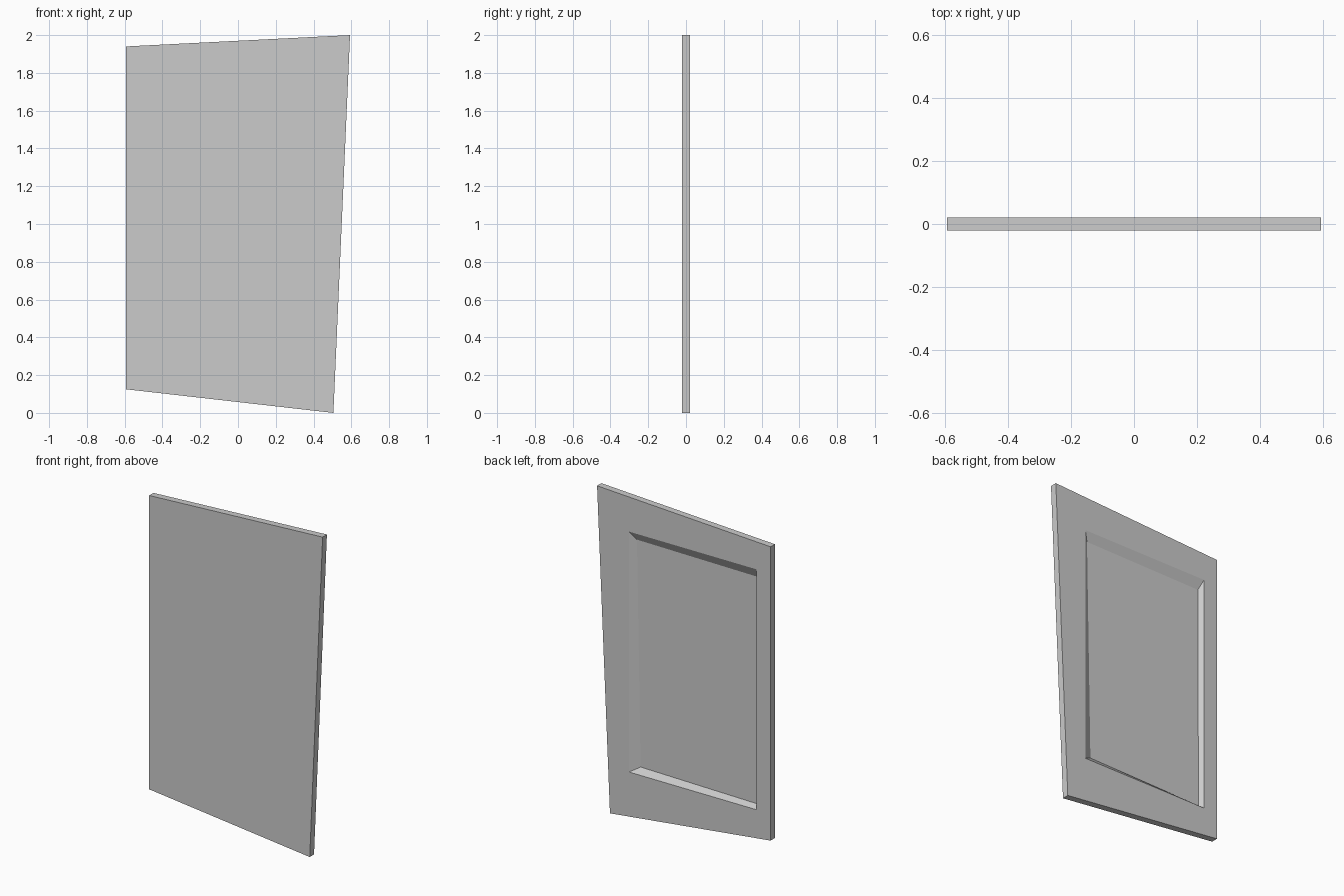
import bpy, bmesh

if "Cube" in bpy.data.objects:
    bpy.data.objects.remove(bpy.data.objects["Cube"])

HALF = 0.021          # half the panel thickness
FLOOR = HALF - 0.028  # depth of the recess floor

# Corner profiles (x, z), all in the same order: low left, low right, top right, top left
outline = [(-0.593, 0.125), (0.505, 0.0), (0.593, 2.0), (-0.593, 1.94)]
recess_rim = [(-0.498, 0.29), (0.375, 0.29), (0.375, 1.775), (-0.498, 1.775)]
recess_floor = [(-0.48, 0.312), (0.315, 0.326), (0.34, 1.724), (-0.476, 1.715)]

bm = bmesh.new()


def ring(profile, y):
    return [bm.verts.new((x, y, z)) for x, z in profile]


def bridge(a, b):
    for i in range(len(a)):
        j = (i + 1) % len(a)
        bm.faces.new((a[i], a[j], b[j], b[i]))


# Rings run from the plain front, around the edge, into the recess on the back
rings = [ring(outline, -HALF), ring(outline, HALF),
         ring(recess_rim, HALF), ring(recess_floor, FLOOR)]
for a, b in zip(rings, rings[1:]):
    bridge(a, b)
bm.faces.new(rings[0])
bm.faces.new(rings[-1])
bmesh.ops.recalc_face_normals(bm, faces=bm.faces)

# Slanted panel with a bevelled recess
mesh = bpy.data.meshes.new("recessed_panel")
bm.to_mesh(mesh)
bm.free()
panel = bpy.data.objects.new("recessed_panel", mesh)
bpy.context.collection.objects.link(panel)
